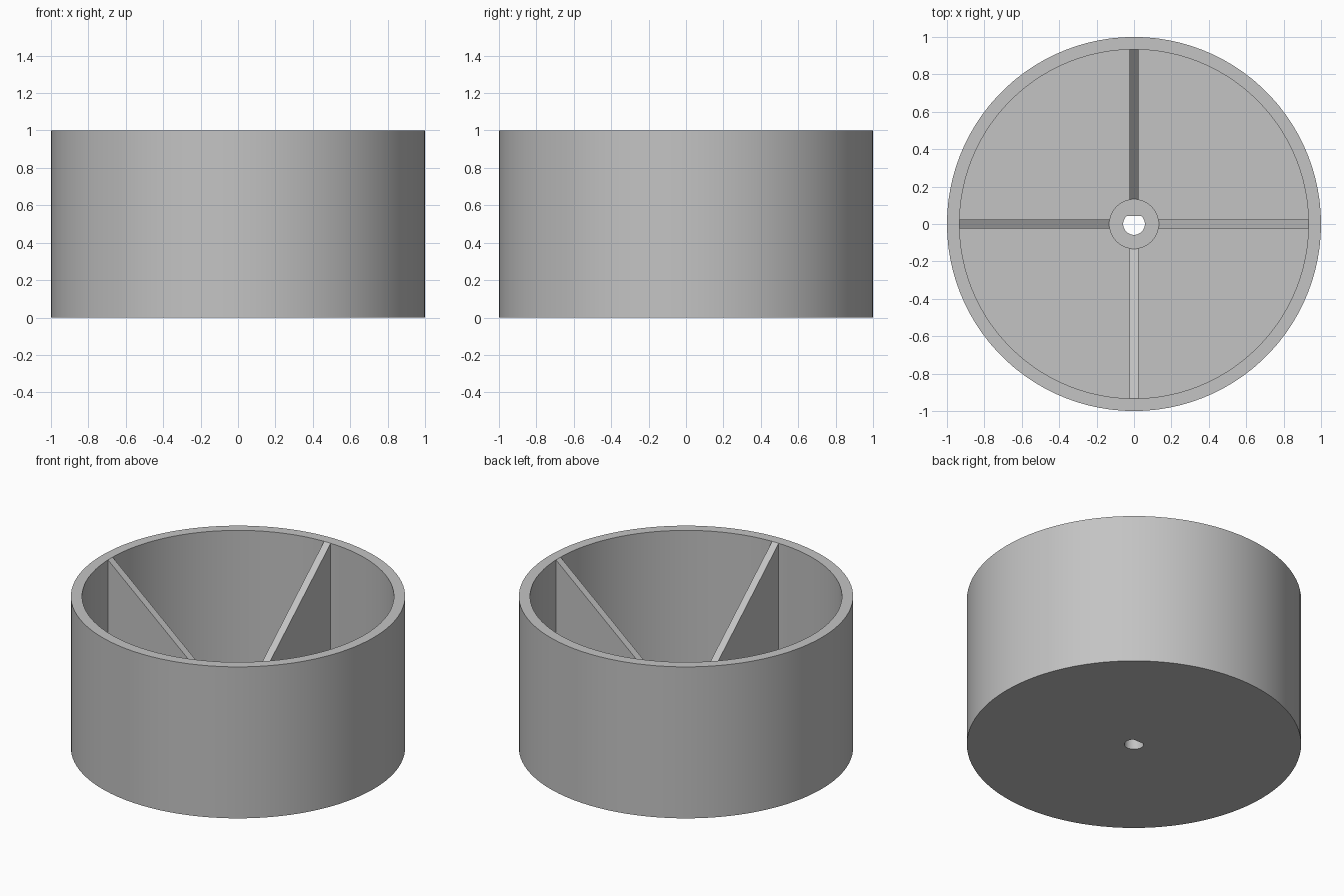
import bpy, bmesh, math
from mathutils import Matrix

if "Cube" in bpy.data.objects:
    bpy.data.objects.remove(bpy.data.objects["Cube"], do_unlink=True)

SEGMENTS = 100
WALL_R, HUB_R, HOLE_R = 0.933, 0.133, 0.058
FLOOR_Z, HUB_Z, TOP_Z = 0.067, 0.32, 1.0
HOLE_FLAT_Y = 0.043
RIB_WIDTH = 0.048

grey = bpy.data.materials.new("plain grey")
grey.use_nodes = True
colour = (0.55, 0.55, 0.55, 1)
grey.diffuse_color = colour
grey.node_tree.nodes["Principled BSDF"].inputs["Base Color"].default_value = colour


def add_object(name, bm):
    bmesh.ops.recalc_face_normals(bm, faces=bm.faces)
    mesh = bpy.data.meshes.new(name)
    bm.to_mesh(mesh)
    bm.free()
    mesh.materials.append(grey)
    obj = bpy.data.objects.new(name, mesh)
    bpy.context.collection.objects.link(obj)
    return obj


# Open drum with floor and hub, turned from a closed profile; the bore is D-shaped
profile = [(HOLE_R, 0), (1, 0), (1, TOP_Z), (WALL_R, TOP_Z), (WALL_R, FLOOR_Z),
           (HUB_R, FLOOR_Z), (HUB_R, HUB_Z), (HOLE_R, HUB_Z)]
bm = bmesh.new()
rings = []
for radius, z in profile:
    ring = []
    for i in range(SEGMENTS):
        angle = math.tau * i / SEGMENTS
        x, y = radius * math.cos(angle), radius * math.sin(angle)
        if radius == HOLE_R:
            y = min(y, HOLE_FLAT_Y)
        ring.append(bm.verts.new((x, y, z)))
    rings.append(ring)
for k, ring in enumerate(rings):
    following = rings[(k + 1) % len(rings)]
    for i in range(SEGMENTS):
        j = (i + 1) % SEGMENTS
        bm.faces.new((ring[i], ring[j], following[j], following[i]))
drum = add_object("drum_with_hub", bm)

bpy.ops.object.select_all(action="DESELECT")
drum.select_set(True)
bpy.context.view_layer.objects.active = drum
bpy.ops.object.shade_smooth_by_angle(angle=math.radians(30))

# Four sloping ribs between the hub and the wall, slightly sunk into both
slope = (TOP_Z - HUB_Z) / (WALL_R - HUB_R)
inner, outer = HUB_R - 0.01, WALL_R + 0.01
rib_outline = [(inner, FLOOR_Z - 0.01), (outer, FLOOR_Z - 0.01), (outer, TOP_Z - 0.01),
               (WALL_R, TOP_Z), (inner, HUB_Z - 0.01 * slope)]
for k, side in enumerate(("left", "back", "right", "front")):
    bm = bmesh.new()
    face = bm.faces.new([bm.verts.new((r, -RIB_WIDTH / 2, z)) for r, z in rib_outline])
    extruded = bmesh.ops.extrude_face_region(bm, geom=[face])["geom"]
    moved = [v for v in extruded if isinstance(v, bmesh.types.BMVert)]
    bmesh.ops.translate(bm, verts=moved, vec=(0, RIB_WIDTH, 0))
    bmesh.ops.rotate(bm, verts=bm.verts, matrix=Matrix.Rotation(k * math.pi / 2, 3, "Z"))
    add_object(side + "_rib", bm)
